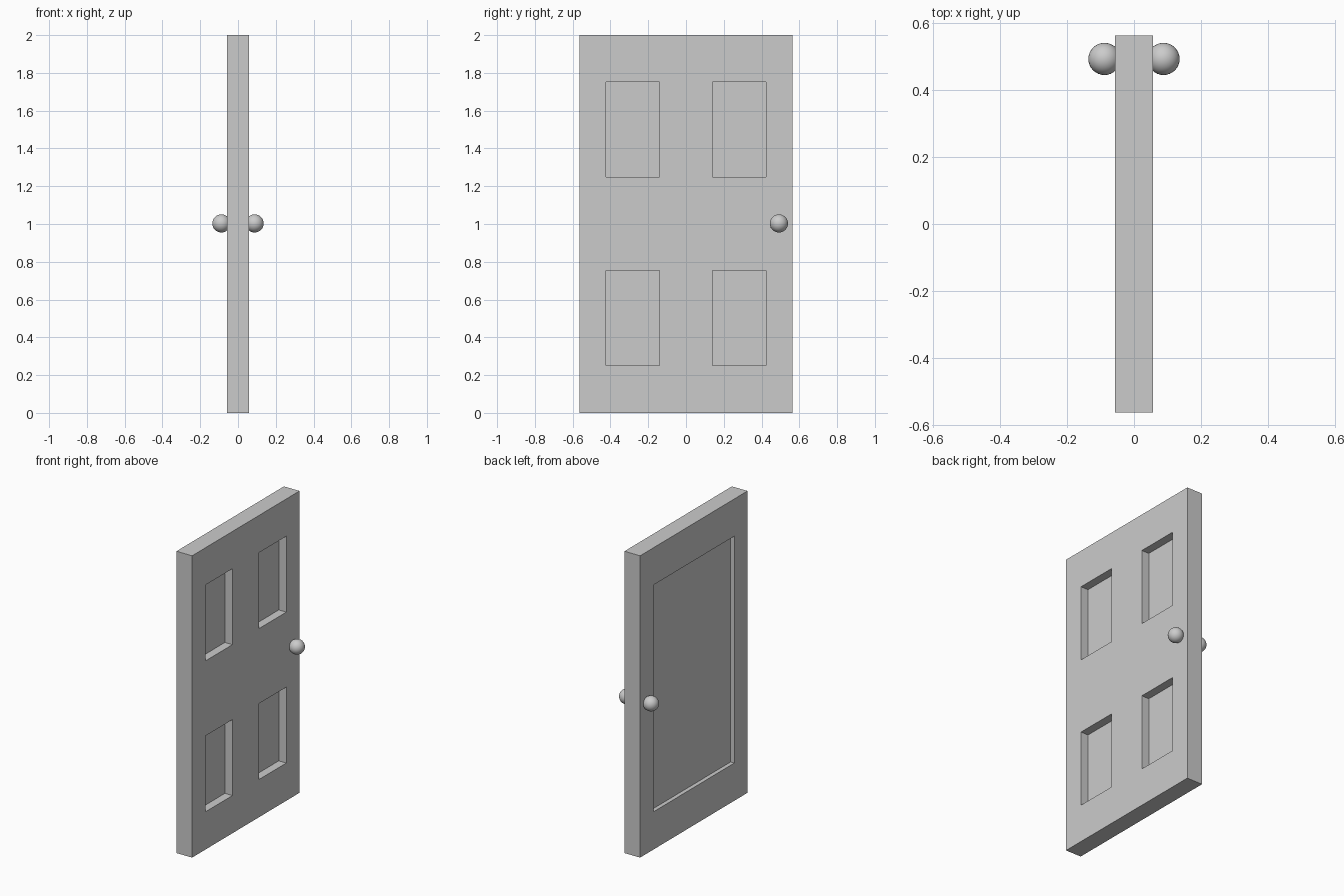
import bpy

if "Cube" in bpy.data.objects:
    bpy.data.objects.remove(bpy.data.objects["Cube"])

T, W = 0.057, 0.5625      # half thickness, half width of the door


def box(name, lo, hi):
    size = [b - a for a, b in zip(lo, hi)]
    mid = [(a + b) / 2 for a, b in zip(lo, hi)]
    bpy.ops.mesh.primitive_cube_add(size=1, location=mid)
    ob = bpy.context.object
    ob.name = name
    ob.scale = size
    bpy.ops.object.transform_apply(location=True, rotation=False, scale=True)
    return ob


# Door slab
door = box("door", (-T, -W, 0), (T, W, 2))

# Four deep recesses on one face, one wide shallow recess on the other
cutters = [box("recess_cutter", (-T - 0.1, -0.424, 0.25), (-T + 0.027, 0.424, 1.753))]
for y0, y1 in ((-0.424, -0.14), (0.14, 0.424)):
    for z0 in (0.25, 1.25):
        cutters.append(box("recess_cutter", (0.002, y0, z0), (T + 0.1, y1, z0 + 0.503)))

bpy.context.view_layer.objects.active = door
for c in cutters:
    mod = door.modifiers.new("recess", 'BOOLEAN')
    mod.operation = 'DIFFERENCE'
    mod.solver = 'EXACT'
    mod.object = c
    bpy.ops.object.modifier_apply(modifier=mod.name)
    bpy.data.objects.remove(c)

# Round knob on each side
for name, side in (("back_knob", -1), ("front_knob", 1)):
    bpy.ops.mesh.primitive_uv_sphere_add(segments=32, ring_count=16, radius=0.048,
                                         location=(side * 0.088, 0.492, 1.003))
    knob = bpy.context.object
    knob.name = name
    bpy.ops.object.shade_smooth()
